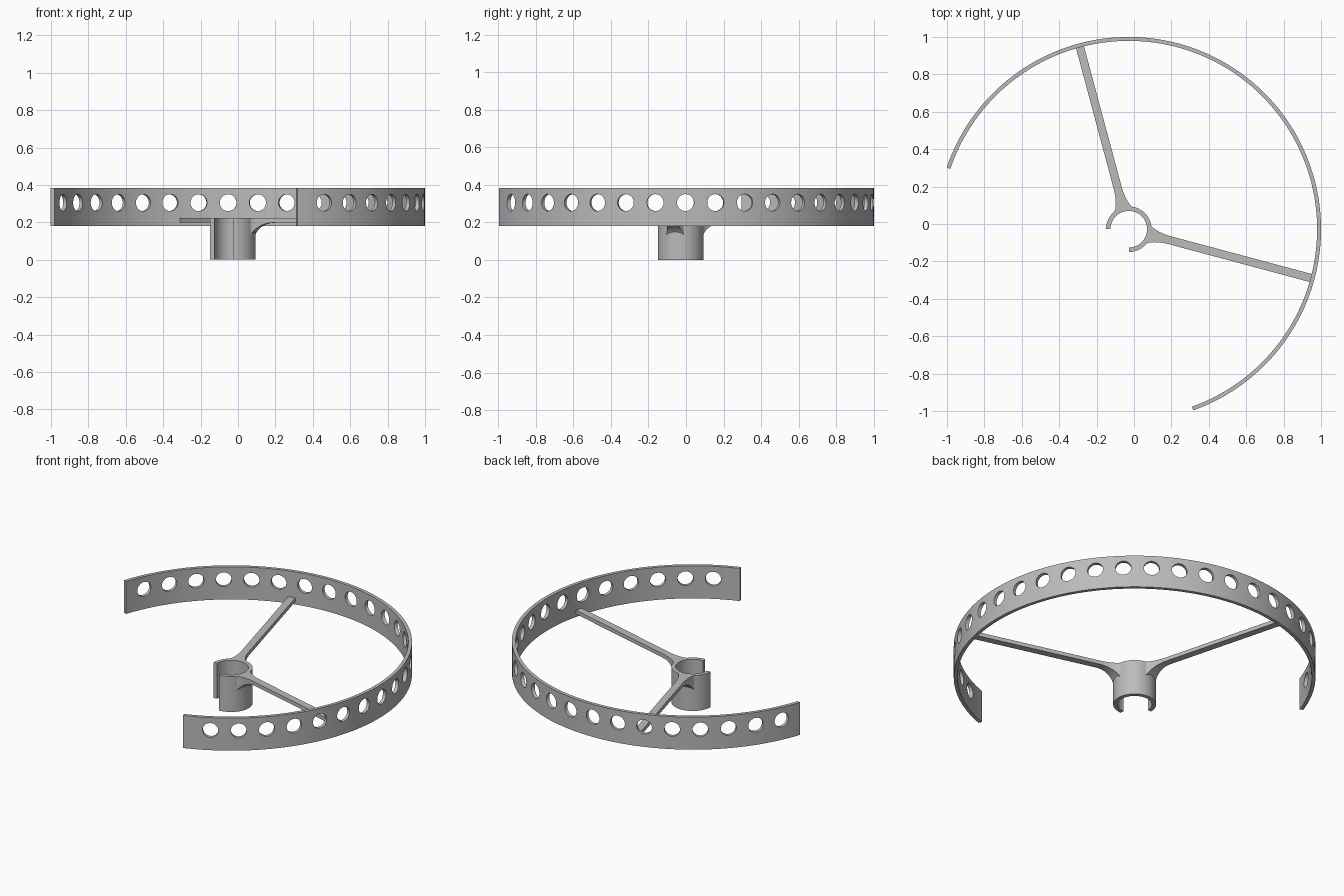
import bpy, bmesh, math
from mathutils import Matrix, Vector

CENTRE = Vector((-0.028, -0.028, 0))
RING_OUT, RING_IN = 1.028, 1.007
HUB_OUT, HUB_IN = 0.122, 0.098

cube = bpy.data.objects.get("Cube")
if cube:
    bpy.data.objects.remove(cube, do_unlink=True)

grey = bpy.data.materials.new("plain grey")
grey.use_nodes = True
colour = (0.5, 0.5, 0.5, 1)
grey.diffuse_color = colour
grey.node_tree.nodes["Principled BSDF"].inputs["Base Color"].default_value = colour


def make_object(name, bm):
    bmesh.ops.recalc_face_normals(bm, faces=bm.faces)
    mesh = bpy.data.meshes.new(name)
    bm.to_mesh(mesh)
    bm.free()
    mesh.materials.append(grey)
    obj = bpy.data.objects.new(name, mesh)
    obj.location = CENTRE
    bpy.context.collection.objects.link(obj)
    return obj


def activate(obj):
    bpy.ops.object.select_all(action="DESELECT")
    obj.select_set(True)
    bpy.context.view_layer.objects.active = obj


def smooth(obj, angle=30):
    activate(obj)
    bpy.ops.object.shade_smooth_by_angle(angle=math.radians(angle))


def loft(name, sections):
    """Closed solid through a row of four-cornered sections."""
    bm = bmesh.new()
    rows = [[bm.verts.new(p) for p in s] for s in sections]
    for a, b in zip(rows, rows[1:]):
        for i in range(4):
            j = (i + 1) % 4
            bm.faces.new((a[i], a[j], b[j], b[i]))
    bm.faces.new(rows[0])
    bm.faces.new(rows[-1])
    return make_object(name, bm)


def arc_band(name, inner, outer, z0, z1, start, end, steps):
    sections = []
    for k in range(steps + 1):
        a = math.radians(start + (end - start) * k / steps)
        c, s = math.cos(a), math.sin(a)
        sections.append([(r * c, r * s, z) for r, z in
                         ((inner, z0), (outer, z0), (outer, z1), (inner, z1))])
    return loft(name, sections)


# Open outer ring
ring = arc_band("outer_ring", RING_IN, RING_OUT, 0.18, 0.384, -70.4, 161.3, 116)

# Row of round holes through the ring
bm = bmesh.new()
for k in range(25):
    turn = Matrix.Rotation(math.radians(-61.6 + 9 * k), 4, "Z")
    place = Matrix.Translation((1.018, 0, 0.305)) @ Matrix.Rotation(math.pi / 2, 4, "Y")
    bmesh.ops.create_cone(bm, cap_ends=True, segments=32, radius1=0.045,
                          radius2=0.045, depth=0.12, matrix=turn @ place)
cutter = make_object("hole_cutter", bm)
cutter.hide_render = True
cut = ring.modifiers.new("holes", "BOOLEAN")
cut.operation = "DIFFERENCE"
cut.solver = "EXACT"
cut.object = cutter
activate(ring)
bpy.ops.object.modifier_apply(modifier=cut.name)
bpy.data.objects.remove(cutter, do_unlink=True)
smooth(ring)

# Open clip hub
hub = arc_band("clip_hub", HUB_IN, HUB_OUT, 0, 0.222, -90, 180, 60)
smooth(hub)

# Spokes, flaring in width and depth where they meet the hub
TOP, BOTTOM, HALF = 0.222, 0.198, 0.022
for name, angle in (("back_spoke", 105), ("left_spoke", -15)):
    sections = []
    stations = [(1.012, HALF, BOTTOM)]
    for k in range(13):
        a = math.radians(90 * k / 12)
        rise = 1 - math.cos(a)
        stations.append((0.23 - 0.13 * math.sin(a), HALF + 0.046 * rise,
                         BOTTOM - 0.11 * rise))
    for r, w, z in stations:
        sections.append([(r, -w, z), (r, w, z), (r, w, TOP), (r, -w, TOP)])
    spoke = loft(name, sections)
    spoke.rotation_euler.z = math.radians(angle)
    smooth(spoke)
